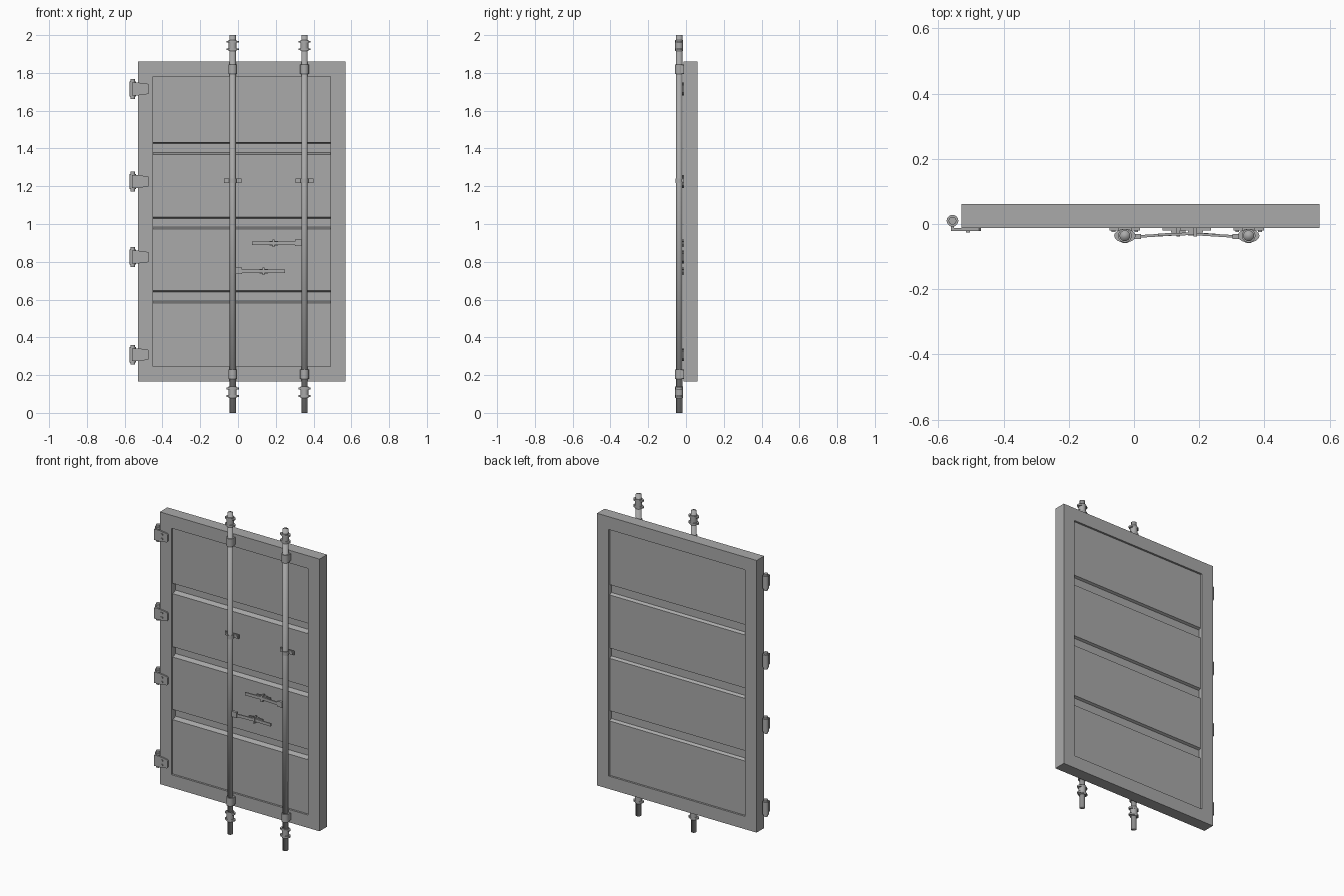
import bpy, bmesh
from math import pi, cos, sin
from mathutils import Matrix, Vector

if "Cube" in bpy.data.objects:
    bpy.data.objects.remove(bpy.data.objects["Cube"])

steel = bpy.data.materials.new("grey_steel")
steel.use_nodes = True
GREY = (0.4, 0.4, 0.4, 1)
steel.diffuse_color = GREY
steel.node_tree.nodes["Principled BSDF"].inputs["Base Color"].default_value = GREY


def finish(bm, name, smooth=None):
    bmesh.ops.recalc_face_normals(bm, faces=bm.faces)
    mesh = bpy.data.meshes.new(name)
    bm.to_mesh(mesh)
    bm.free()
    mesh.materials.append(steel)
    obj = bpy.data.objects.new(name, mesh)
    bpy.context.collection.objects.link(obj)
    if smooth == "all":
        mesh.shade_smooth()
    elif smooth == "angle":
        bpy.ops.object.select_all(action="DESELECT")
        obj.select_set(True)
        bpy.context.view_layer.objects.active = obj
        bpy.ops.object.shade_smooth_by_angle(angle=0.7)
    return obj


def box(bm, x0, x1, y0, y1, z0, z1):
    size = Matrix.Diagonal((x1 - x0, y1 - y0, z1 - z0, 1))
    mid = Vector((x0 + x1, y0 + y1, z0 + z1)) / 2
    bmesh.ops.create_cube(bm, size=1, matrix=Matrix.Translation(mid) @ size)


def tube(bm, x, y, z0, z1, r, ry=None, sides=16):
    m = Matrix.Translation((x, y, (z0 + z1) / 2)) @ Matrix.Diagonal((1, (ry or r) / r, 1, 1))
    bmesh.ops.create_cone(bm, cap_ends=True, segments=sides, radius1=r, radius2=r,
                          depth=z1 - z0, matrix=m)


def prism(bm, points, offset):
    """Extrude a flat outline of 3D points by an offset."""
    face = bm.faces.new([bm.verts.new(p) for p in points])
    new = bmesh.ops.extrude_face_region(bm, geom=[face])["geom"]
    bmesh.ops.translate(bm, vec=offset, verts=[v for v in new if isinstance(v, bmesh.types.BMVert)])


FRONT, BACK = -0.012, 0.062
X0, X1, Z0, Z1 = -0.53, 0.57, 0.165, 1.86
RIM = 0.08

# Door frame: four walls around the opening
bm = bmesh.new()
rings = []
for inset in (0, RIM):
    for y in (FRONT, BACK):
        rings.append([bm.verts.new((x, y, z)) for x, z in (
            (X0 + inset, Z0 + inset), (X1 - inset, Z0 + inset),
            (X1 - inset, Z1 - inset), (X0 + inset, Z1 - inset))])
for a, b in ((0, 1), (1, 3), (3, 2), (2, 0)):
    for i in range(4):
        j = (i + 1) % 4
        bm.faces.new((rings[a][i], rings[a][j], rings[b][j], rings[b][i]))
finish(bm, "door_frame")

# Door panel: sheet with three pressed channels on each side
GROOVES = (0.615, 1.005, 1.4)


def side(y, floor):
    outline = [(y, Z0 + RIM)]
    for z in GROOVES:
        outline += [(y, z - 0.032), (floor, z - 0.022), (floor, z + 0.025), (y, z + 0.032)]
    return outline + [(y, Z1 - RIM)]


bm = bmesh.new()
profile = side(0.0, 0.03) + side(0.05, 0.035)[::-1]
prism(bm, [(X0 + RIM, y, z) for y, z in profile], (X1 - X0 - 2 * RIM, 0, 0))
finish(bm, "door_panel")

# Locking bars with cams, bearing brackets and mid guides
BAR_Y = -0.036
for label, x in (("right", -0.028), ("left", 0.352)):
    bm = bmesh.new()
    tube(bm, x, BAR_Y, 0, 2, 0.0165)
    finish(bm, label + "_locking_bar", "all")

    bm = bmesh.new()
    for z in (0.11, 1.945):
        tube(bm, x, BAR_Y, z - 0.03, z + 0.03, 0.021)
        for dz in (-0.02, 0.02):
            tube(bm, x, BAR_Y, z + dz - 0.005, z + dz + 0.005, 0.033, 0.021)
    finish(bm, label + "_bar_cams", "angle")

    bm = bmesh.new()
    for z in (0.205, 1.82):
        tube(bm, x, BAR_Y, z - 0.025, z + 0.025, 0.023)
        box(bm, x - 0.02, x + 0.02, BAR_Y, FRONT, z - 0.022, z + 0.022)
    finish(bm, label + "_bar_brackets", "angle")

    bm = bmesh.new()
    tube(bm, x, BAR_Y, 1.218, 1.242, 0.02)
    box(bm, x - 0.047, x + 0.047, -0.02, FRONT, 1.218, 1.242)
    for dx in (-0.035, 0.035):
        box(bm, x + dx - 0.006, x + dx + 0.006, -0.024, -0.02, 1.224, 1.236)
    finish(bm, label + "_bar_guide", "angle")

# Handles: lever from the bar to a latch on the door
for label, x, d, z in (("lower", -0.012, 1, 0.75), ("upper", 0.336, -1, 0.898)):
    def span(bm, a, b, y0, y1, z0, z1):
        box(bm, min(x + d * a, x + d * b), max(x + d * a, x + d * b), y0, y1, z + z0, z + z1)

    bm = bmesh.new()
    span(bm, 0, 0.034, -0.046, -0.03, -0.014, 0.02)
    prism(bm, [(x + d * u, y, z - 0.009) for u, y in (
        (0.03, -0.042), (0.16, -0.034), (0.262, -0.037),
        (0.262, -0.029), (0.16, -0.026), (0.03, -0.034))], (0, 0, 0.018))
    finish(bm, label + "_handle")

    bm = bmesh.new()
    span(bm, 0.1, 0.195, -0.02, FRONT, -0.009, 0.009)
    span(bm, 0.125, 0.17, -0.026, FRONT, -0.012, 0.012)
    span(bm, 0.142, 0.153, -0.038, FRONT, -0.02, 0.02)
    finish(bm, label + "_handle_latch")

# Hinges: barrel, pin and tapered leaf with bolts
for n, z in enumerate((0.308, 0.825, 1.225, 1.715), 1):
    bm = bmesh.new()
    tube(bm, -0.557, 0.01, z - 0.04, z + 0.04, 0.018)
    tube(bm, -0.557, 0.01, z - 0.052, z + 0.052, 0.012)
    box(bm, -0.562, -0.553, -0.022, 0.005, z - 0.034, z + 0.034)
    prism(bm, [(px, -0.022, z + pz) for px, pz in (
        (-0.562, -0.034), (-0.53, -0.034), (-0.476, -0.027), (-0.47, -0.02),
        (-0.47, 0.02), (-0.476, 0.027), (-0.53, 0.034), (-0.562, 0.034))], (0, 0.009, 0))
    for dz in (-0.014, 0.014):
        box(bm, -0.515, -0.503, -0.026, -0.02, z + dz - 0.005, z + dz + 0.005)
    finish(bm, f"hinge_{n}", "angle")
